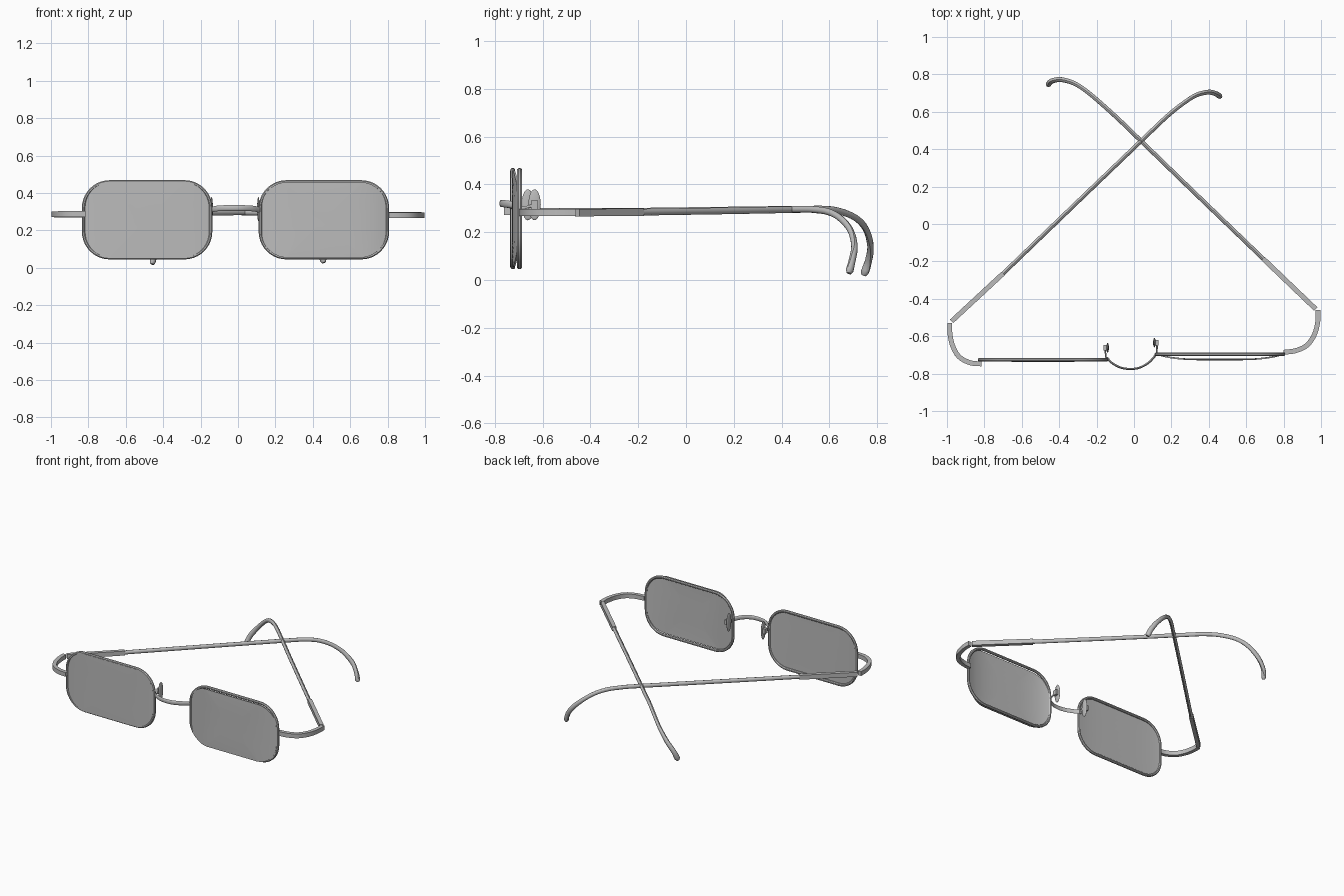
import bpy, bmesh, math
from mathutils import Vector

cube = bpy.data.objects.get("Cube")
if cube:
    bpy.data.objects.remove(cube, do_unlink=True)

grey = bpy.data.materials.new("grey")
grey.use_nodes = True
COLOUR = (0.5, 0.5, 0.5, 1)
grey.diffuse_color = COLOUR
grey.node_tree.nodes["Principled BSDF"].inputs["Base Color"].default_value = COLOUR


def finish(name, bm, angle=40):
    bmesh.ops.recalc_face_normals(bm, faces=bm.faces)
    mesh = bpy.data.meshes.new(name)
    bm.to_mesh(mesh)
    bm.free()
    mesh.materials.append(grey)
    obj = bpy.data.objects.new(name, mesh)
    bpy.context.collection.objects.link(obj)
    bpy.ops.object.select_all(action='DESELECT')
    obj.select_set(True)
    bpy.context.view_layer.objects.active = obj
    bpy.ops.object.shade_smooth_by_angle(angle=math.radians(angle))
    return obj


def spline(points, steps=5):
    """Smooth path through a few points (Catmull-Rom)."""
    p = [Vector(q) for q in points]
    p = [2 * p[0] - p[1]] + p + [2 * p[-1] - p[-2]]
    out = []
    for a, b, c, d in zip(p, p[1:], p[2:], p[3:]):
        for i in range(steps):
            t = i / steps
            out.append(0.5 * (2 * b + (c - a) * t + (2 * a - 5 * b + 4 * c - d) * t * t
                              + (3 * b - a - 3 * c + d) * t ** 3))
    return out + [p[-2]]


def sweep(name, path, width, height, sides=10, ref=(0, 0, 1), closed=False, grow=None):
    """Sweep a box (sides=4) or an ellipse along a path."""
    bm = bmesh.new()
    ref, n = Vector(ref), len(path)
    k = math.sqrt(2) if sides == 4 else 1
    rings = []
    for i, p in enumerate(path):
        if closed:
            t = path[(i + 1) % n] - path[i - 1]
        else:
            t = path[min(i + 1, n - 1)] - path[max(i - 1, 0)]
        t.normalize()
        side = t.cross(ref).normalized()
        up = side.cross(t)
        s = k * (grow(i / (n - 1)) if grow else 1)
        rings.append([bm.verts.new(p + side * (math.cos(a) * width / 2 * s)
                                   + up * (math.sin(a) * height / 2 * s))
                      for a in (2 * math.pi * (j + 0.5) / sides for j in range(sides))])
    for i in range(n if closed else n - 1):
        r, q = rings[i], rings[(i + 1) % n]
        for j in range(sides):
            bm.faces.new((r[j], r[(j + 1) % sides], q[(j + 1) % sides], q[j]))
    if not closed:
        bm.faces.new(rings[0])
        bm.faces.new(rings[-1])
    return finish(name, bm)


def outline(cx, cz, hw, hh, r, y, seg=10):
    """Rounded rectangle in the xz plane."""
    pts = []
    for q, (sx, sz) in enumerate(((1, 1), (-1, 1), (-1, -1), (1, -1))):
        for i in range(seg + 1):
            a = math.pi / 2 * (q + i / seg)
            pts.append(Vector((cx + sx * (hw - r) + r * math.cos(a), y,
                               cz + sz * (hh - r) + r * math.sin(a))))
    return pts


def lens(name, cx, cz, hw, hh, y, bulge, thick=0.008):
    """Thin rounded slab bowed forward across its width."""
    bm = bmesh.new()
    edge = outline(cx, cz, hw, hh, 0.14, 0)
    centre = Vector((cx, 0, cz))
    faces = []
    for dy in (0, thick):
        def bow(p):
            u = (p.x - cx) / hw
            return Vector((p.x, y + dy - bulge * (1 - u ** 4), p.z))
        loops = [[bm.verts.new(bow(centre.lerp(p, s))) for p in edge]
                 for s in (0.2, 0.4, 0.6, 0.8, 0.92, 1)]
        n = len(edge)
        for a, b in zip(loops, loops[1:]):
            for j in range(n):
                bm.faces.new((a[j], a[(j + 1) % n], b[(j + 1) % n], b[j]))
        bm.faces.new(loops[0])
        faces.append(loops[-1])
    a, b = faces
    for j in range(len(a)):
        bm.faces.new((a[j], a[(j + 1) % len(a)], b[(j + 1) % len(a)], b[j]))
    return finish(name, bm, 30)


# Rims and lenses
CZ = 0.257
for side, cx, y, bulge in (("right", -0.486, -0.725, 0.008), ("left", 0.459, -0.697, 0.028)):
    sweep(side + "_rim", outline(cx, CZ, 0.340, 0.203, 0.14, y), 0.019, 0.021, 8,
          ref=(0, 1, 0), closed=True)
    lens(side + "_lens", cx, CZ, 0.335, 0.202, y - 0.004, bulge)

# Bridge
sweep("bridge", spline([(-0.145, -0.715, 0.31), (-0.115, -0.745, 0.317), (-0.07, -0.768, 0.32),
                        (-0.02, -0.775, 0.32), (0.03, -0.768, 0.32), (0.08, -0.74, 0.317),
                        (0.117, -0.70, 0.31)]), 0.012, 0.030)

# Curved end pieces and hinges
ends = {"right": [(-0.815, -0.748, 0.288), (-0.875, -0.742, 0.288), (-0.935, -0.71, 0.288),
                  (-0.97, -0.65, 0.287), (-0.984, -0.585, 0.286), (-0.985, -0.53, 0.286)],
        "left": [(0.80, -0.686, 0.282), (0.865, -0.677, 0.282), (0.925, -0.648, 0.282),
                 (0.965, -0.59, 0.282), (0.983, -0.52, 0.282), (0.984, -0.46, 0.282)]}
for side, pts in ends.items():
    sweep(side + "_end_piece", spline(pts), 0.026, 0.030, 4)

# Folded temples: flat front piece, round arm dropping behind the ear, thicker tip
arms = {"right": [(-0.975, -0.52, 0.285), (-0.70, -0.265, 0.287), (-0.30, 0.12, 0.292),
                  (0.06, 0.465, 0.296), (0.14, 0.542, 0.294), (0.205, 0.60, 0.284),
                  (0.27, 0.65, 0.255), (0.335, 0.69, 0.205), (0.40, 0.705, 0.14),
                  (0.44, 0.695, 0.08), (0.46, 0.682, 0.028)],
        "left": [(0.972, -0.455, 0.282), (0.69, -0.185, 0.284), (0.30, 0.19, 0.290),
                 (-0.02, 0.50, 0.296), (-0.09, 0.567, 0.297), (-0.165, 0.635, 0.290),
                 (-0.25, 0.707, 0.262), (-0.32, 0.752, 0.215), (-0.39, 0.772, 0.145),
                 (-0.44, 0.764, 0.08), (-0.46, 0.744, 0.020)]}


def tip(t):
    # Slight swelling and a rounded end
    return (1 + 0.3 * max(0, (t - 0.6) / 0.4)) * (0.6 if t > 0.995 else 1)


for side, pts in arms.items():
    sweep(side + "_temple_front", [Vector(p) for p in pts[:2]], 0.026, 0.031, 4)
    sweep(side + "_temple", spline(pts[1:]), 0.024, 0.028, 10, grow=tip)

# Nose pads on short wire arms
for side, x, y, rim_x, rim_y in (("right", -0.149, -0.662, -0.148, -0.725),
                                 ("left", 0.117, -0.634, 0.119, -0.697)):
    s = 1 if side == "right" else -1
    bm = bmesh.new()
    bmesh.ops.create_uvsphere(bm, u_segments=16, v_segments=10, radius=1)
    for v in bm.verts:
        v.co = Vector((x + s * 0.008 + v.co.x * 0.007, y + v.co.y * 0.026, 0.315 + v.co.z * 0.065))
    finish(side + "_nose_pad", bm)
    bm = bmesh.new()
    bmesh.ops.create_cube(bm, size=1)
    for v in bm.verts:
        v.co = Vector((x - s * 0.005 + v.co.x * 0.02, y + v.co.y * 0.03, 0.315 + v.co.z * 0.035))
    finish(side + "_pad_mount", bm)
    sweep(side + "_pad_arm", spline([(rim_x, rim_y, 0.30), (rim_x - s * 0.004, rim_y + 0.03, 0.305),
                                     (x - s * 0.005, y, 0.315)]), 0.009, 0.012, 8)
